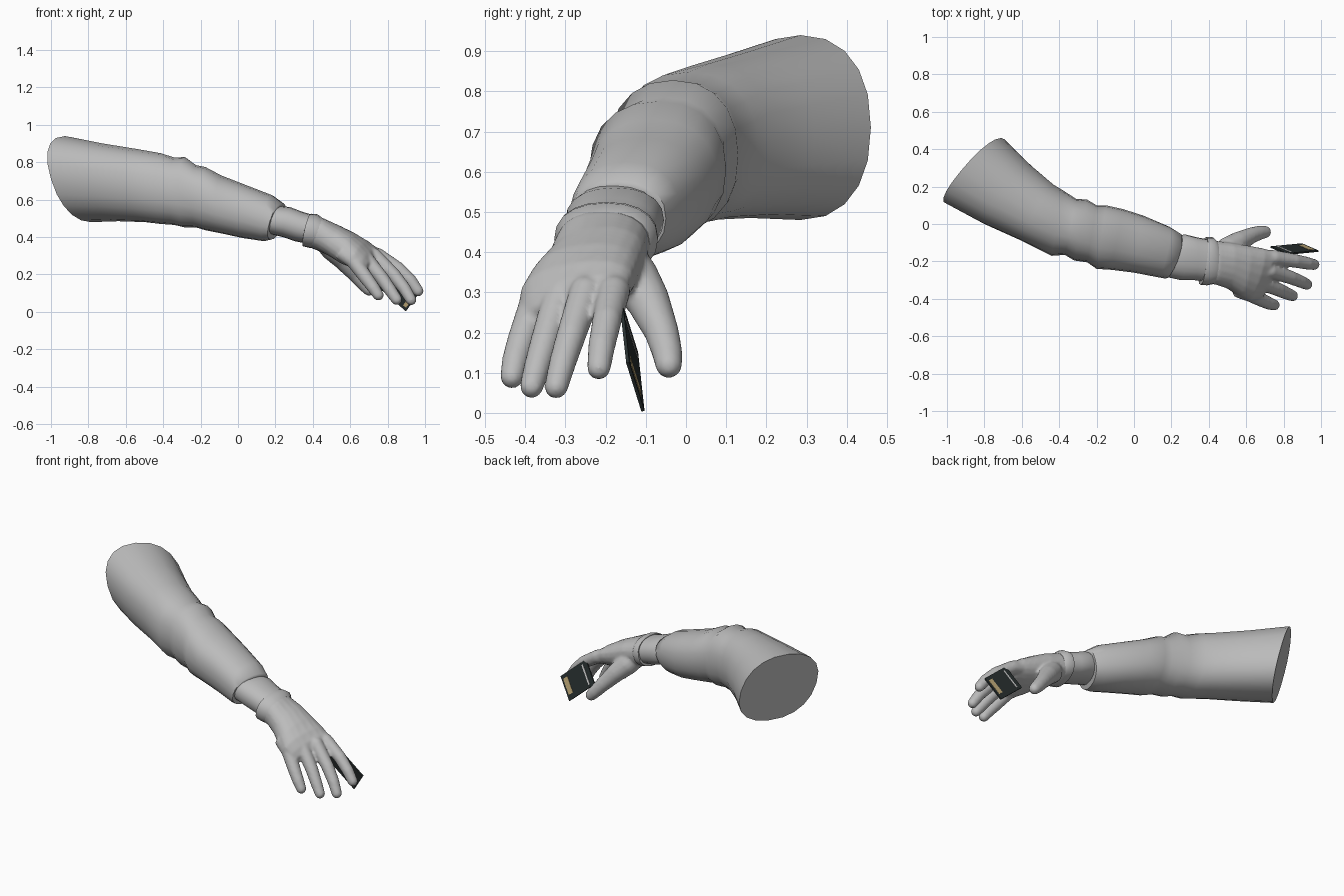
import bpy, bmesh, math
from mathutils import Vector

if "Cube" in bpy.data.objects:
    bpy.data.objects.remove(bpy.data.objects["Cube"])


def material(name, rgb):
    m = bpy.data.materials.new(name)
    m.diffuse_color = (*rgb, 1)
    m.use_nodes = True
    m.node_tree.nodes["Principled BSDF"].inputs["Base Color"].default_value = m.diffuse_color
    return m


GREY = material("soft_grey", (0.5, 0.5, 0.5))
DARK = material("dark_card", (0.022, 0.03, 0.03))
GOLD = material("contact_gold", (0.55, 0.42, 0.2))
WHITE = material("pale_strip", (0.75, 0.75, 0.75))


def finish(name, bm, mat):
    bmesh.ops.recalc_face_normals(bm, faces=bm.faces)
    me = bpy.data.meshes.new(name)
    bm.to_mesh(me)
    bm.free()
    me.materials.append(mat)
    ob = bpy.data.objects.new(name, me)
    bpy.context.collection.objects.link(ob)
    return ob


def smooth(ob, degrees=45):
    bpy.ops.object.select_all(action='DESELECT')
    ob.select_set(True)
    bpy.context.view_layer.objects.active = ob
    bpy.ops.object.shade_smooth_by_angle(angle=math.radians(degrees))


def skin(bm, rings):
    """Bridge consecutive rings of points and close both ends."""
    loops = [[bm.verts.new(p) for p in r] for r in rings]
    n = len(loops[0])
    for a, b in zip(loops, loops[1:]):
        for i in range(n):
            j = (i + 1) % n
            bm.faces.new((a[i], a[j], b[j], b[i]))
    return [bm.faces.new(loops[0][::-1]), bm.faces.new(loops[-1])]


def oval(lx, ly, ux, uy, zb, zt, tilt=0, roll=0, n=20, power=0.88):
    """Oval ring given its near and far sides, its bottom and top."""
    c = Vector(((lx + ux) / 2, (ly + uy) / 2, (zb + zt) / 2))
    side = Vector(((ux - lx) / 2, (uy - ly) / 2, roll))
    up = Vector((tilt, 0, (zt - zb) / 2))
    pts = []
    for i in range(n):
        a = math.tau * i / n
        co, si = math.cos(a), math.sin(a)
        pts.append(c + side * math.copysign(abs(co) ** power, co)
                   + up * math.copysign(abs(si) ** power, si))
    return pts


def tube(bm, path, radii, n=14):
    """Tapered tube with a rounded tip."""
    pts = [Vector(p) for p in path]
    end = (pts[-1] - pts[-2]).normalized()
    r = radii[-1]
    stations = [(p, q) for p, q in zip(pts, radii)]
    stations += [(pts[-1] + end * r * math.sin(t), r * math.cos(t))
                 for t in (0.45, 0.9, 1.3)]
    rings = []
    for i, (p, q) in enumerate(stations):
        t = (stations[min(i + 1, len(stations) - 1)][0] - stations[max(i - 1, 0)][0]).normalized()
        s = t.cross(Vector((0, 0, 1))).normalized()
        u = s.cross(t)
        rings.append([p + q * (s * math.cos(math.tau * k / n) + u * math.sin(math.tau * k / n))
                      for k in range(n)])
    skin(bm, rings)


# Sleeve: wide closed shoulder end, folds at the elbow, narrow cuff
bm = bmesh.new()
caps = skin(bm, [oval(*s) for s in (
    (-1.0, .11, -.71, .46, .48, .94, -.07),
    (-.80, .00, -.56, .32, .485, .90, -.04),
    (-.60, -.09, -.43, .21, .48, .87, -.02),
    (-.44, -.17, -.38, .18, .47, .848),
    (-.37, -.165, -.31, .135, .465, .825),
    (-.32, -.195, -.25, .13, .452, .828),
    (-.25, -.205, -.20, .10, .452, .785),
    (-.20, -.24, -.15, .10, .437, .775),
    (-.12, -.245, -.06, .08, .42, .73),
    (.00, -.26, .05, .045, .395, .685),
    (.13, -.285, .19, -.015, .378, .625, .02),
    (.17, -.292, .245, -.05, .387, .58, .03),
    (.18, -.275, .245, -.065, .40, .567, .03))])
bmesh.ops.poke(bm, faces=[caps[0]])
smooth(finish("sleeve", bm, GREY), 50)

# Wrist between sleeve and glove
bm = bmesh.new()
skin(bm, [oval(*s) for s in (
    (.16, -.28, .20, -.075, .42, .57, .02),
    (.25, -.30, .27, -.055, .40, .56, .02),
    (.32, -.30, .33, -.07, .378, .535, .02),
    (.41, -.31, .41, -.085, .36, .51, .02))])
smooth(finish("wrist", bm, GREY))

# Glove cuff with a raised rim
bm = bmesh.new()
skin(bm, [oval(*s) for s in (
    (.355, -.31, .385, -.085, .36, .515, .02),
    (.355, -.325, .385, -.07, .35, .525, .02),
    (.39, -.328, .42, -.07, .342, .522, .02),
    (.43, -.32, .44, -.09, .34, .50, .02))])
smooth(finish("glove_cuff", bm, GREY))

# Hand: palm, fingers and thumb fused into one skin
bm = bmesh.new()
skin(bm, [oval(*s) for s in (
    (.38, -.315, .40, -.085, .35, .51, .02, 0),
    (.44, -.325, .44, -.09, .33, .50, .02, 0),
    (.50, -.345, .52, -.10, .305, .462, .03, .01),
    (.565, -.39, .61, -.115, .26, .42, .03, .015),
    (.61, -.415, .69, -.13, .24, .375, .03, .02),
    (.655, -.41, .745, -.145, .23, .335, .02, .025),
    (.69, -.39, .76, -.17, .235, .30, .01, .025))])
for path in (
        ((.64, -.175, .335), (.75, -.18, .30), (.86, -.197, .228), (.925, -.21, .165), (.963, -.217, .112)),
        ((.62, -.24, .34), (.73, -.25, .30), (.835, -.285, .195), (.89, -.307, .125), (.925, -.323, .065)),
        ((.59, -.30, .33), (.68, -.315, .29), (.77, -.35, .18), (.815, -.37, .115), (.848, -.384, .066)),
        ((.55, -.35, .32), (.62, -.375, .27), (.69, -.41, .175), (.725, -.425, .128), (.75, -.433, .09))):
    tube(bm, path, (.042, .041, .037, .034, .030))
tube(bm, ((.45, -.18, .40), (.505, -.13, .335), (.56, -.095, .28), (.63, -.06, .20),
          (.675, -.046, .147), (.70, -.043, .12)), (.062, .064, .055, .043, .038, .034))
hand = finish("hand", bm, GREY)
fuse = hand.modifiers.new("fuse", 'REMESH')
fuse.mode = 'VOXEL'
fuse.voxel_size = 0.008
fuse.use_smooth_shade = True
soft = hand.modifiers.new("soften", 'SMOOTH')
soft.factor = 0.5
soft.iterations = 5

# Memory card held between thumb and index finger
CORNER = Vector((.898, -.107, .004))
U = Vector((.088, -.038, .121))
V = Vector((-.168, -.016, .146))
N = V.cross(U).normalized()


def plate(name, u0, u1, v0, v1, n0, n1, mat):
    b = bmesh.new()
    skin(b, [[CORNER + U * u + V * v + N * h
              for u, v in ((u0, v0), (u1, v0), (u1, v1), (u0, v1))] for h in (n0, n1)])
    return finish(name, b, mat)


plate("card", 0, 1, 0, 1, -.004, .004, DARK)
plate("card_contacts", .2, .85, .06, .22, .004, .0055, GOLD)
plate("card_strip", .1, .9, .80, .85, .004, .0055, WHITE)
plate("card_back_mark", .1, .4, .05, .14, -.0055, -.004, GOLD)
